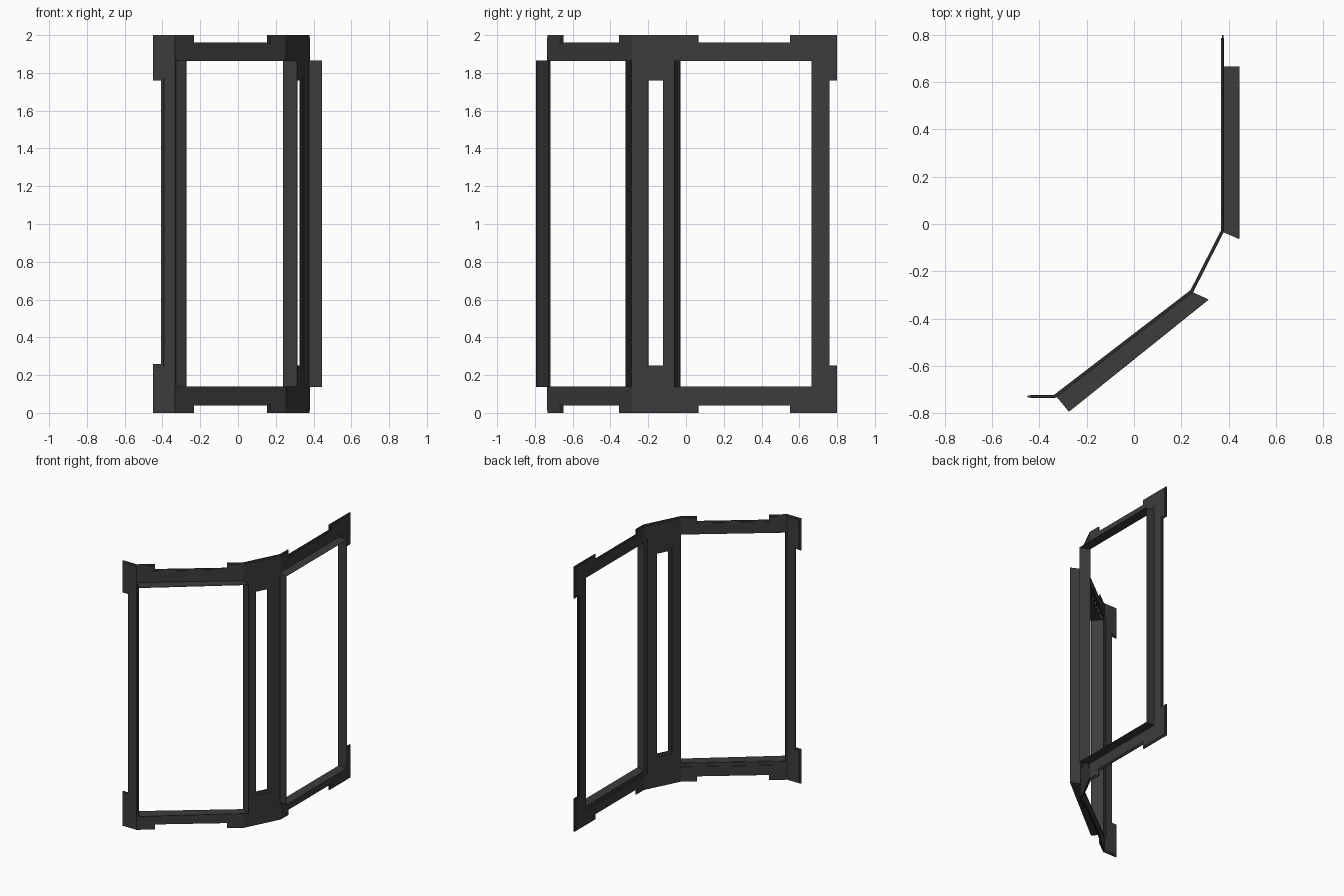
import bpy, bmesh
from mathutils import Vector

cube = bpy.data.objects.get("Cube")
if cube:
    bpy.data.objects.remove(cube)

mat = bpy.data.materials.new("dark grey")
mat.use_nodes = True
COL = (0.045, 0.045, 0.045, 1)
mat.diffuse_color = COL
mat.node_tree.nodes["Principled BSDF"].inputs["Base Color"].default_value = COL

# Folded plan of the frame, with mitred outward normals at each fold
PATH = [Vector(p) for p in ((-0.45, -0.73), (-0.335, -0.73), (0.245, -0.285),
                            (0.375, -0.03), (0.375, 0.8))]
DIRS = [(b - a).normalized() for a, b in zip(PATH, PATH[1:])]
NORMALS = [Vector((d.y, -d.x)) for d in DIRS]
MITRES = [NORMALS[0]]
for n, m in zip(NORMALS, NORMALS[1:]):
    MITRES.append((n + m) / (1 + n.dot(m)))
MITRES.append(NORMALS[-1])
FOLDS = [0.0]
for a, b in zip(PATH, PATH[1:]):
    FOLDS.append(FOLDS[-1] + (b - a).length)
LENGTH = FOLDS[-1]
HEIGHT = 2.0


def fold(u, z, off):
    """Map a flat position on the frame to its folded place."""
    i = 0
    while i < len(PATH) - 2 and u > FOLDS[i + 1]:
        i += 1
    t = (u - FOLDS[i]) / (FOLDS[i + 1] - FOLDS[i])
    p = PATH[i].lerp(PATH[i + 1], t) + MITRES[i].lerp(MITRES[i + 1], t) * off
    return (p.x, p.y, z)


# Openings (window, slit, window) and outer notches: u range, z range
OPENINGS = [(0.128, 0.843, 0.138, 1.864), (0.941, 1.031, 0.25, 1.76),
            (FOLDS[3], 1.827, 0.138, 1.864)]
NOTCHES = [(-1, 0.043, 0.26, 1.76), (LENGTH - 0.04, LENGTH + 1, 0.25, 1.76)]
for u0, u1 in ((0.241, 0.733), (1.227, 1.712)):
    NOTCHES += [(u0, u1, -1, 0.038), (u0, u1, HEIGHT - 0.038, HEIGHT + 1)]


def add_object(name, bm):
    bmesh.ops.recalc_face_normals(bm, faces=bm.faces)
    me = bpy.data.meshes.new(name)
    bm.to_mesh(me)
    bm.free()
    me.materials.append(mat)
    ob = bpy.data.objects.new(name, me)
    bpy.context.collection.objects.link(ob)
    return ob


def folded_sheet(name, back, front, edge_inset, opening_inset):
    """Thick folded sheet with openings and notches, all edges set back."""
    voids = [(a - g, b + g, c - g, d + g)
             for rects, g in ((OPENINGS, opening_inset), (NOTCHES, edge_inset))
             for a, b, c, d in rects]
    e = edge_inset
    us = {e, LENGTH - e, *FOLDS[1:-1]}
    zs = {e, HEIGHT - e}
    for a, b, c, d in voids:
        us |= {a, b}
        zs |= {c, d}
    us = sorted(u for u in us if e <= u <= LENGTH - e)
    zs = sorted(z for z in zs if e <= z <= HEIGHT - e)

    def solid(i, j):
        if not (0 <= i < len(us) - 1 and 0 <= j < len(zs) - 1):
            return False
        u, z = (us[i] + us[i + 1]) / 2, (zs[j] + zs[j + 1]) / 2
        return not any(a < u < b and c < z < d for a, b, c, d in voids)

    bm = bmesh.new()
    cache = {}

    def vert(i, j, off):
        key = (i, j, off)
        if key not in cache:
            cache[key] = bm.verts.new(fold(us[i], zs[j], off))
        return cache[key]

    for i in range(len(us) - 1):
        for j in range(len(zs) - 1):
            if not solid(i, j):
                continue
            ring = [(i, j), (i + 1, j), (i + 1, j + 1), (i, j + 1)]
            for off in (back, front):
                bm.faces.new([vert(*c, off) for c in ring])
            beside = [(i, j - 1), (i + 1, j), (i, j + 1), (i - 1, j)]
            for k, n in enumerate(beside):
                if not solid(*n):
                    p, q = ring[k], ring[(k + 1) % 4]
                    bm.faces.new([vert(*p, back), vert(*q, back),
                                  vert(*q, front), vert(*p, front)])
    return add_object(name, bm)


def window_flange(name, base, rim, z0=0.138, z1=1.864):
    """Thin four-sided sleeve standing out from a window opening."""
    bm = bmesh.new()
    loops = [[bm.verts.new((*pts[s], z)) for s, z in
              ((0, z0), (1, z0), (1, z1), (0, z1))] for pts in (base, rim)]
    for k in range(4):
        n = (k + 1) % 4
        bm.faces.new([loops[0][k], loops[0][n], loops[1][n], loops[1][k]])
    ob = add_object(name, bm)
    mod = ob.modifiers.new("thickness", 'SOLIDIFY')
    mod.thickness = 0.004
    mod.offset = 0
    return ob


# Frame: thin full-size core and a thicker set-back face making the stepped edge
folded_sheet("frame_core", -0.004, 0.003, 0, 0)
folded_sheet("frame_raised_face", -0.008, 0.006, 0.013, 0.025)

# Sleeves around the two large windows
window_flange("front_window_flange", ((-0.326, -0.73), (0.244, -0.288)),
              ((-0.274, -0.793), (0.314, -0.32)))
window_flange("side_window_flange", ((0.376, -0.033), (0.376, 0.665)),
              ((0.445, -0.062), (0.445, 0.665)))
